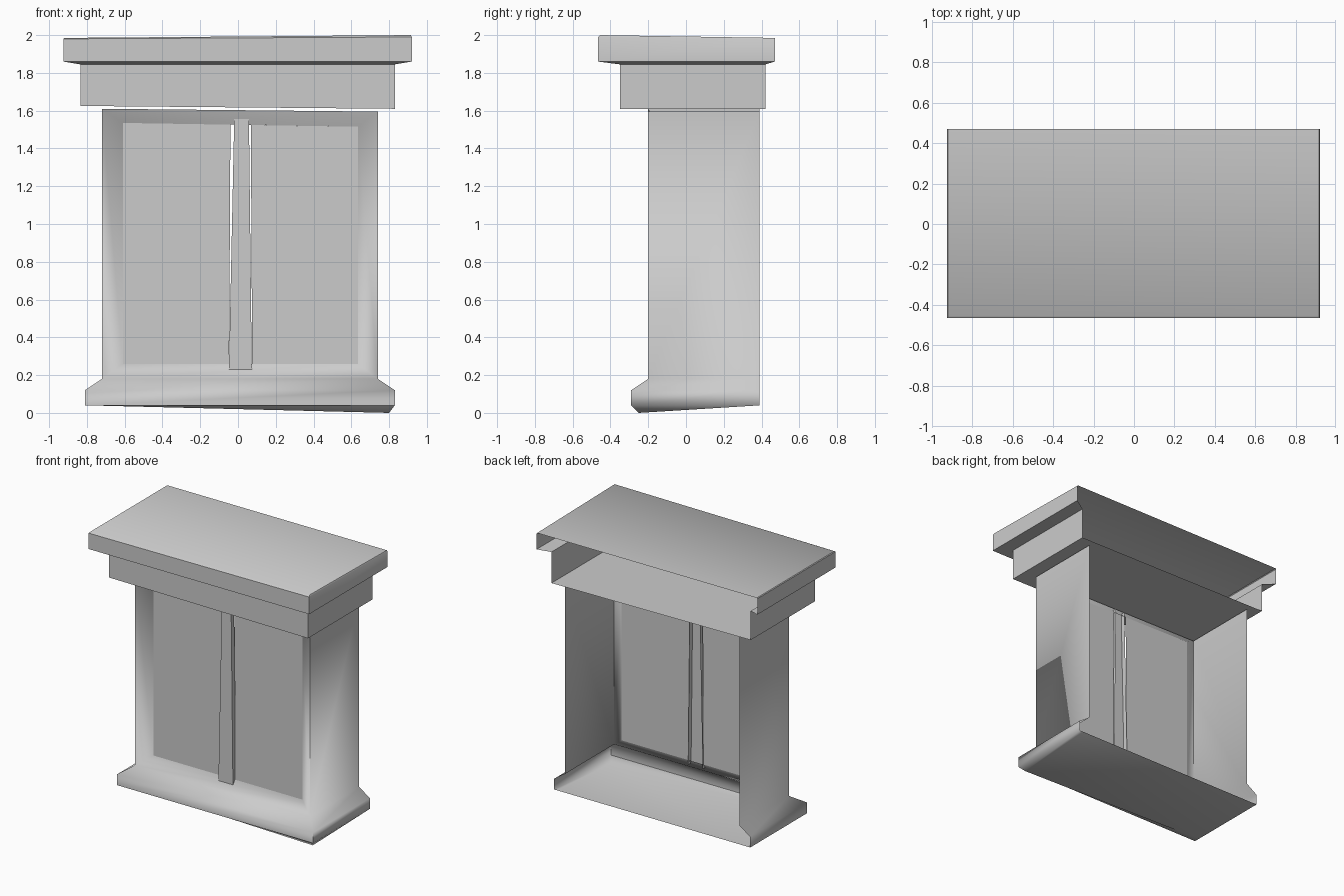
import bpy, bmesh, math

if "Cube" in bpy.data.objects:
    bpy.data.objects.remove(bpy.data.objects["Cube"])

GREY = (0.6, 0.6, 0.6, 1)
stone = bpy.data.materials.new("plain grey")
stone.use_nodes = True
stone.diffuse_color = GREY
stone.node_tree.nodes["Principled BSDF"].inputs["Base Color"].default_value = GREY


def finish(bm, name, angle=60):
    """Turn a bmesh into a smooth-by-angle object."""
    bmesh.ops.recalc_face_normals(bm, faces=bm.faces)
    mesh = bpy.data.meshes.new(name)
    bm.to_mesh(mesh)
    bm.free()
    mesh.materials.append(stone)
    obj = bpy.data.objects.new(name, mesh)
    bpy.context.collection.objects.link(obj)
    bpy.ops.object.select_all(action="DESELECT")
    obj.select_set(True)
    bpy.context.view_layer.objects.active = obj
    bpy.ops.object.shade_smooth_by_angle(angle=math.radians(angle))
    return obj


def shell(levels):
    """Loft an open-backed three-sided wall through levels.
    A level is left, right, front, back and one height, or a height
    for each corner from back left round to back right."""
    bm = bmesh.new()
    rows = []
    for x0, x1, front, back, z in levels:
        zs = z if isinstance(z, tuple) else (z,) * 4
        plan = ((x0, back), (x0, front), (x1, front), (x1, back))
        rows.append([bm.verts.new((x, y, h)) for (x, y), h in zip(plan, zs)])
    faces = []
    for low, high in zip(rows, rows[1:]):
        faces.append([bm.faces.new((low[i], low[i + 1], high[i + 1], high[i]))
                      for i in range(3)])
    return bm, rows, faces


def triangulated_floor(bm, row):
    """Close a warped level with two triangles."""
    bm.faces.new((row[0], row[1], row[2]))
    bm.faces.new((row[0], row[2], row[3]))


# Plinth and side walls, with a sloped window frame in the front
bm, rows, faces = shell([
    (-0.80, 0.80, -0.25, 0.39, (0.04, 0.04, 0.0, 0.04)),
    (-0.81, 0.83, -0.29, 0.39, 0.04),
    (-0.81, 0.83, -0.29, 0.39, 0.12),
    (-0.72, 0.74, -0.20, 0.39, 0.18),
    (-0.72, 0.74, -0.20, 0.39, (1.61, 1.61, 1.595, 1.595)),
])
triangulated_floor(bm, rows[0])
bm.faces.remove(faces[-1][1])
RECESS = -0.14
outer = [rows[3][1], rows[3][2], rows[4][2], rows[4][1]]
inner = [bm.verts.new((x, RECESS, z)) for x, z in
         ((-0.61, 0.26), (0.635, 0.26), (0.635, 1.515), (-0.61, 1.535))]
for i in range(4):
    j = (i + 1) % 4
    bm.faces.new((outer[i], outer[j], inner[j], inner[i]))
finish(bm, "body_and_plinth")

# Recessed panels either side of the central post
for name, corners in (
    ("right_panel", ((-0.61, 0.26), (-0.047, 0.26), (-0.04, 1.526), (-0.61, 1.535))),
    ("left_panel", ((0.075, 0.26), (0.635, 0.26), (0.635, 1.515), (0.068, 1.524))),
):
    bm = bmesh.new()
    bm.faces.new([bm.verts.new((x, RECESS, z)) for x, z in corners])
    finish(bm, name)

# Central post, narrowing upwards
bm, rows, faces = shell([
    (-0.048, 0.073, -0.165, -0.13, 0.23),
    (-0.02, 0.058, -0.165, -0.13, 1.555),
])
finish(bm, "central_post", 30)

# Frieze and overhanging cap
bm, rows, faces = shell([
    (-0.835, 0.83, -0.35, 0.42, (1.625, 1.625, 1.61, 1.61)),
    (-0.835, 0.83, -0.35, 0.42, 1.845),
    (-0.925, 0.92, -0.465, 0.47, 1.86),
    (-0.925, 0.92, -0.465, 0.47, (1.98, 1.98, 1.99, 1.98)),
    (-0.92, 0.915, -0.455, 0.47, (1.985, 1.985, 2.0, 1.985)),
])
triangulated_floor(bm, rows[0])
triangulated_floor(bm, rows[-1])
finish(bm, "frieze_and_cap", 40)
